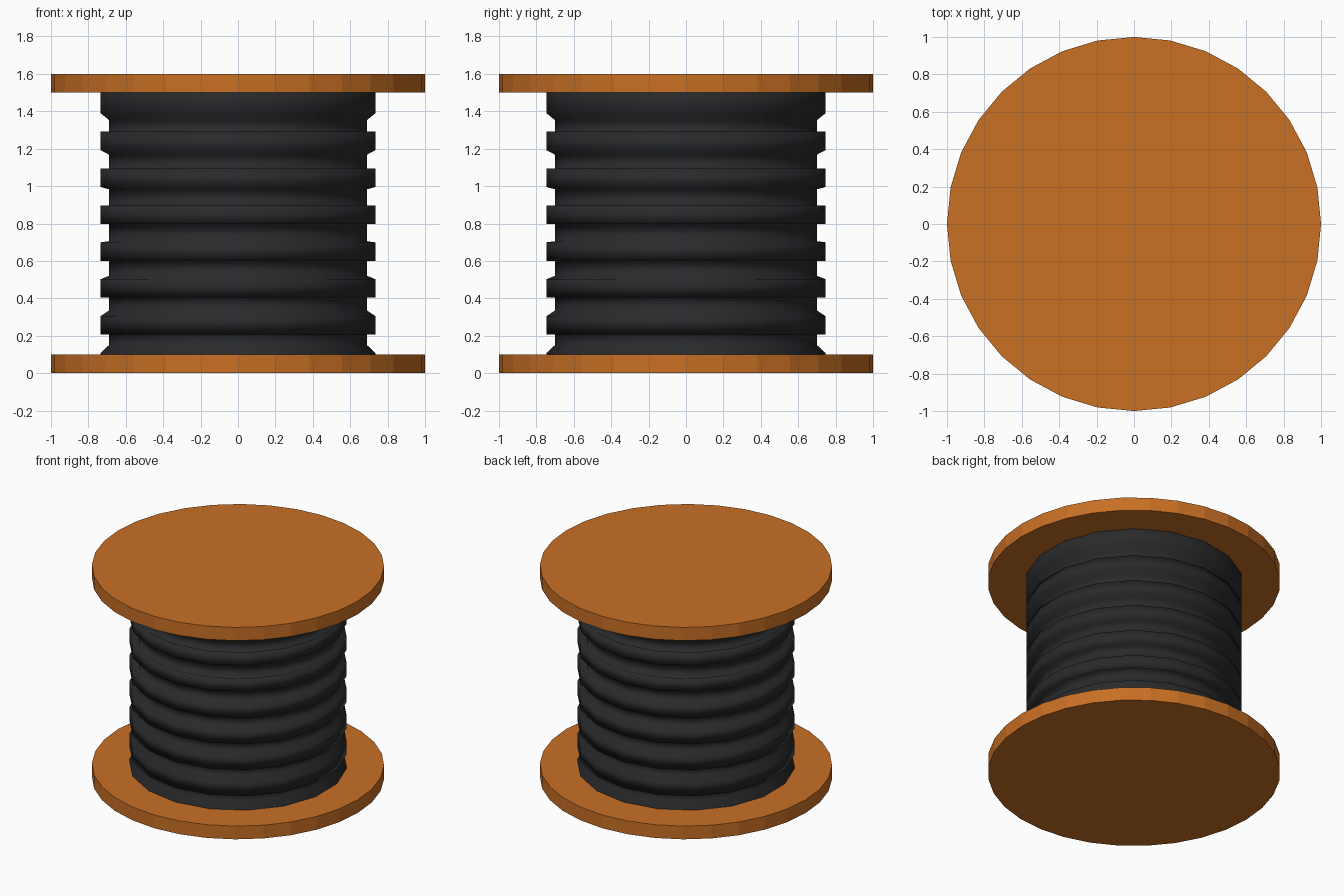
import bpy, bmesh, math

if "Cube" in bpy.data.objects:
    bpy.data.objects.remove(bpy.data.objects["Cube"])


def material(name, color):
    m = bpy.data.materials.new(name)
    m.diffuse_color = color
    m.use_nodes = True
    m.node_tree.nodes["Principled BSDF"].inputs["Base Color"].default_value = m.diffuse_color
    return m


WOOD = material("orange_wood", (0.58, 0.16, 0.018, 1))
RUBBER = material("black_cable", (0.022, 0.023, 0.025, 1))


# Flanges: flat-sided discs at both ends
def flange(name, z):
    bpy.ops.mesh.primitive_cylinder_add(vertices=32, radius=1, depth=0.1, location=(0, 0, z))
    ob = bpy.context.object
    ob.name = name
    ob.data.materials.append(WOOD)


flange("bottom_flange", 0.05)
flange("top_flange", 1.55)

# Wound cable: drum with every other band pushed outward from the drum centre
MID, STEP, R, GROW, SIDES = 0.798, 0.0925, 0.70, 1.066, 18
profile = []
for i in range(8):
    top = (7 - 2 * i) * STEP
    low = top - STEP
    profile += [(R, top), (R * GROW, top * GROW), (R * GROW, low * GROW), (R, low)]
profile = [(r, z + MID) for r, z in profile]
profile[-2:] = [(R * GROW, 0.05), (R, 0.05)]     # last turn ends inside the flange
profile[:1] = [(R, 1.55), (R * GROW, 1.55)]      # first turn starts inside the flange
profile.pop(2)

bm = bmesh.new()
rings = []
for r, z in profile:
    rings.append([bm.verts.new((r * math.sin(2 * math.pi * k / SIDES),
                                r * math.cos(2 * math.pi * k / SIDES), z))
                  for k in range(SIDES)])
for a, b in zip(rings, rings[1:]):
    for k in range(SIDES):
        n = (k + 1) % SIDES
        bm.faces.new((a[k], a[n], b[n], b[k]))
bm.faces.new(rings[0])
bm.faces.new(rings[-1])
bmesh.ops.recalc_face_normals(bm, faces=bm.faces)
for f in bm.faces:
    f.smooth = True
mesh = bpy.data.meshes.new("wound_cable")
bm.to_mesh(mesh)
bm.free()
mesh.materials.append(RUBBER)
cable = bpy.data.objects.new("wound_cable", mesh)
bpy.context.collection.objects.link(cable)
